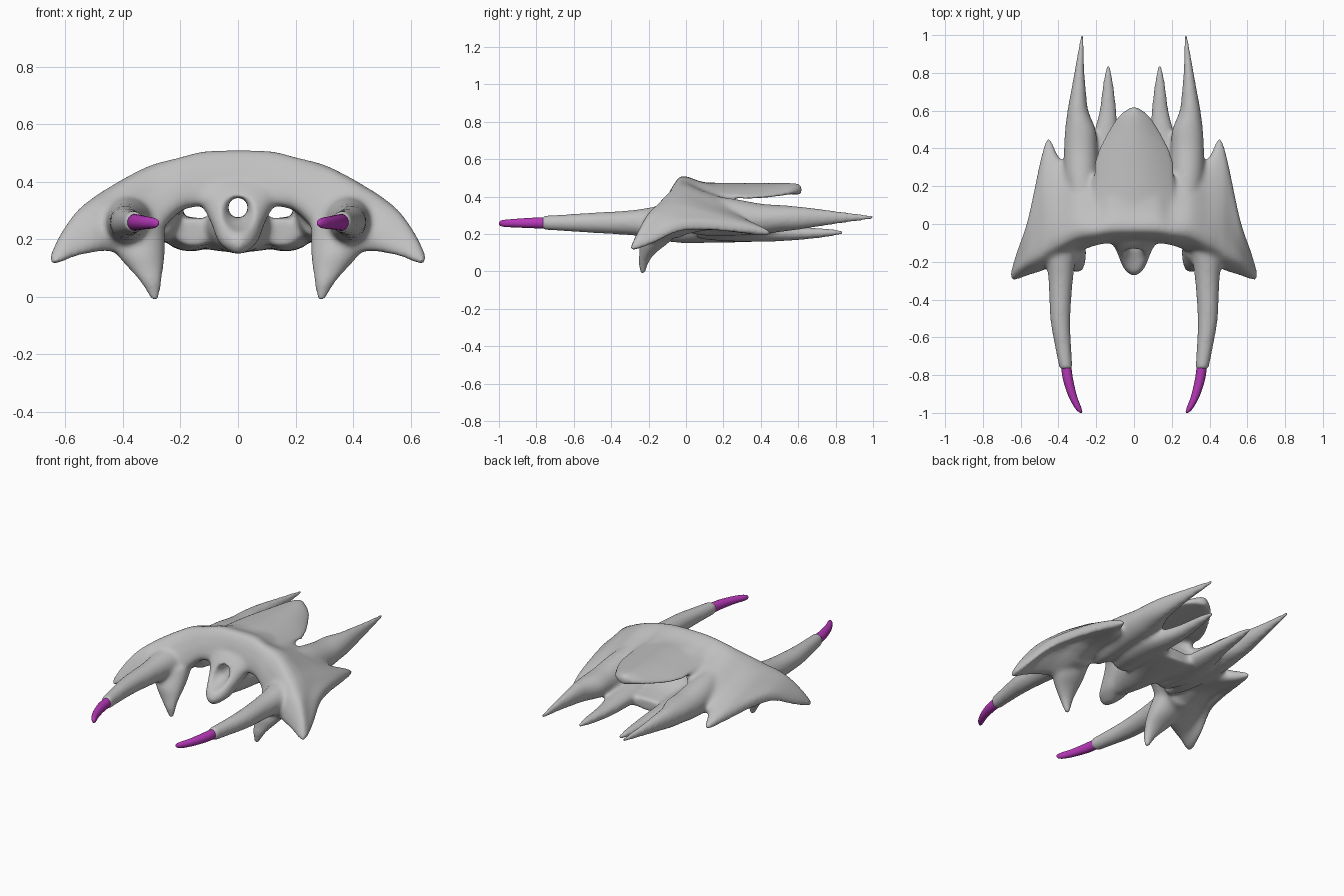
import bpy, bmesh, math
from mathutils import Vector


def material(name, rgb):
    m = bpy.data.materials.new(name)
    m.diffuse_color = (*rgb, 1)
    return m


GREY = material("shell grey", (0.53, 0.53, 0.53))
MAGENTA = material("magenta", (0.47, 0.04, 0.48))


def spline(a, b, c, d, t):
    # Catmull-Rom point between b and c
    return 0.5 * (2 * b + (c - a) * t + (2 * a - 5 * b + 4 * c - d) * t * t
                  + (3 * b - a - 3 * c + d) * t ** 3)


def loft(bm, rings, steps=5):
    """Skin a closed body through rings, interpolating smoothly between them."""
    fine, last = [], len(rings) - 1
    for i in range(last):
        quad = [rings[max(0, min(last, i + k))] for k in (-1, 0, 1, 2)]
        for s in range(steps):
            fine.append([spline(*p, s / steps) for p in zip(*quad)])
    fine.append(rings[-1])
    vs = [[bm.verts.new(p) for p in r] for r in fine]
    n = len(vs[0])
    for r0, r1 in zip(vs, vs[1:]):
        for j in range(n):
            bm.faces.new((r0[j], r0[(j + 1) % n], r1[(j + 1) % n], r1[j]))
    bm.faces.new(vs[0])
    bm.faces.new(vs[-1])


def horn(bm, sections, axis, side=1):
    """Elliptic loft; sections are x, y, z, x-radius, other radius."""
    rings = []
    for x, y, z, a, b in sections:
        ring = []
        for k in range(20):
            t = math.tau * k / 20
            u, v = a * math.cos(t), b * math.sin(t)
            p = Vector((x + u, y, z + v)) if axis == 'Y' else Vector((x + u, y + v, z))
            p.x *= side
            ring.append(p)
        rings.append(ring)
    loft(bm, rings)


def finish(bm, name, mat):
    bmesh.ops.recalc_face_normals(bm, faces=bm.faces)
    for f in bm.faces:
        f.smooth = True
    me = bpy.data.meshes.new(name)
    bm.to_mesh(me)
    bm.free()
    me.materials.append(mat)
    ob = bpy.data.objects.new(name, me)
    bpy.context.collection.objects.link(ob)
    return ob


hull = bmesh.new()

# arched shell with swept wings: x, then (y, z) outline of each slice
slices = [
    (0.00, (-.035, .507), (.08, .48), (.20, .46), (.20, .42), (.08, .38), (-.08, .37)),
    (0.12, (-.04, .500), (.08, .475), (.20, .44), (.20, .40), (.05, .34), (-.10, .33)),
    (0.20, (-.05, .483), (.08, .44), (.25, .38), (.25, .32), (.08, .31), (-.11, .31)),
    (0.30, (-.07, .448), (.10, .42), (.30, .33), (.30, .24), (.08, .24), (-.15, .21)),
    (0.39, (-.11, .405), (.10, .37), (.32, .28), (.32, .21), (.10, .22), (-.20, .16)),
    (0.45, (-.14, .37), (.10, .34), (.42, .235), (.42, .19), (.10, .23), (-.22, .16)),
    (0.49, (-.17, .345), (.05, .325), (.33, .25), (.33, .20), (.05, .24), (-.24, .155)),
    (0.56, (-.21, .29), (-.10, .285), (.02, .27), (.02, .22), (-.10, .21), (-.27, .14)),
    (0.62, (-.25, .21), (-.20, .205), (-.15, .195), (-.15, .16), (-.20, .14), (-.297, .12)),
    (0.655, (-.28, .14), (-.27, .14), (-.26, .135), (-.26, .12), (-.27, .115), (-.302, .115)),
]


def slice_ring(x, pts):
    n, out = len(pts), []
    for i in range(n):
        q = [Vector((x, *pts[(i + k) % n])) for k in (-1, 0, 1, 2)]
        out += [spline(*q, s / 4) for s in range(4)]
    return out


half = [(s[0], s[1:]) for s in slices]
loft(hull, [slice_ring(-x, p) for x, p in half[:0:-1]] + [slice_ring(x, p) for x, p in half])

# rear visor plate: y, half width, crown height, edge height
rings = []
for y, w, top, edge in [(-.02, .2, .475, .45), (.15, .21, .475, .42), (.3, .215, .473, .40),
                        (.38, .195, .473, .40), (.48, .145, .473, .41), (.56, .095, .473, .425),
                        (.60, .05, .47, .435), (.62, .012, .462, .445)]:
    us = [k / 6 - 1 for k in range(13)]
    upper = [Vector((w * u, y, top + (edge - top) * u * u)) for u in us]
    lower = [Vector((w * u, y, top + (edge - top) * u * u - .015 - .045 * (1 - u * u)))
             for u in reversed(us)]
    rings.append(upper + lower)
loft(hull, rings)

# lower body keel and chin with sloping face
horn(hull, [(0, -.12, .24, .06, .08), (0, 0, .25, .10, .10), (0, .12, .235, .13, .082),
            (0, .25, .205, .17, .05), (0, .38, .195, .18, .036)], 'Y')
horn(hull, [(0, -.225, .15, .02, .035), (0, -.18, .19, .068, .095), (0, -.125, .25, .092, .11),
            (0, -.075, .31, .122, .1), (0, -.035, .4, .18, .06)], 'Z')

for side in (1, -1):
    # tusk shaft
    horn(hull, [(.36, -.02, .27, .1, .09), (.385, -.16, .262, .084, .085), (.388, -.3, .26, .065, .067),
                (.39, -.5, .26, .054, .055), (.374, -.66, .26, .043, .045),
                (.359, -.77, .26, .036, .039)], 'Y', side)
    # fang
    horn(hull, [(.288, -.232, -.015, .013, .015), (.302, -.226, .05, .038, .028),
                (.32, -.205, .1, .062, .045), (.34, -.165, .16, .088, .08),
                (.35, -.1, .26, .095, .1)], 'Z', side)
    # outer rear spike
    horn(hull, [(.26, -.02, .31, .05, .1), (.27, .1, .30, .075, .11), (.28, .25, .29, .09, .1),
                (.283, .4, .28, .088, .083), (.284, .5, .283, .082, .073),
                (.297, .6, .285, .056, .063), (.294, .7, .287, .041, .05),
                (.288, .82, .288, .026, .034), (.274, 1.005, .29, .010, .012)], 'Y', side)
    # inner rear spike with its root
    horn(hull, [(.15, .06, .225, .07, .05), (.17, .2, .22, .085, .058), (.165, .36, .21, .085, .052),
                (.15, .48, .205, .065, .045), (.138, .6, .203, .046, .036),
                (.137, .74, .206, .029, .025), (.136, .845, .209, .011, .012)], 'Y', side)

body = finish(hull, "armoured_hull", GREY)

# flared bore through the chin
bore = bmesh.new()
horn(bore, [(0, -.4, .31, .14, .14), (0, -.2, .31, .068, .068), (0, -.13, .31, .040, .040),
            (0, -.05, .31, .036, .036), (0, .5, .31, .036, .036)], 'Y')
cutter = finish(bore, "bore_cutter", GREY)
cutter.hide_render = True
cutter.hide_set(True)


def remesh(size):
    m = body.modifiers.new("fuse", 'REMESH')
    m.mode, m.voxel_size, m.use_smooth_shade = 'VOXEL', size, True


remesh(.010)
cut = body.modifiers.new("bore", 'BOOLEAN')
cut.operation, cut.object, cut.solver = 'DIFFERENCE', cutter, 'EXACT'
remesh(.009)
soft = body.modifiers.new("soften", 'SMOOTH')
soft.factor, soft.iterations = .5, 18

# magenta tusk tips
for side, name in ((1, "right_tusk_tip"), (-1, "left_tusk_tip")):
    tip = bmesh.new()
    horn(tip, [(.360, -.74, .259, .027, .03), (.350, -.82, .259, .027, .028),
               (.325, -.91, .258, .023, .023), (.298, -.97, .257, .018, .019),
               (.285, -.993, .257, .011, .013), (.28, -1.0, .257, .004, .005)], 'Y', side)
    finish(tip, name, MAGENTA)
